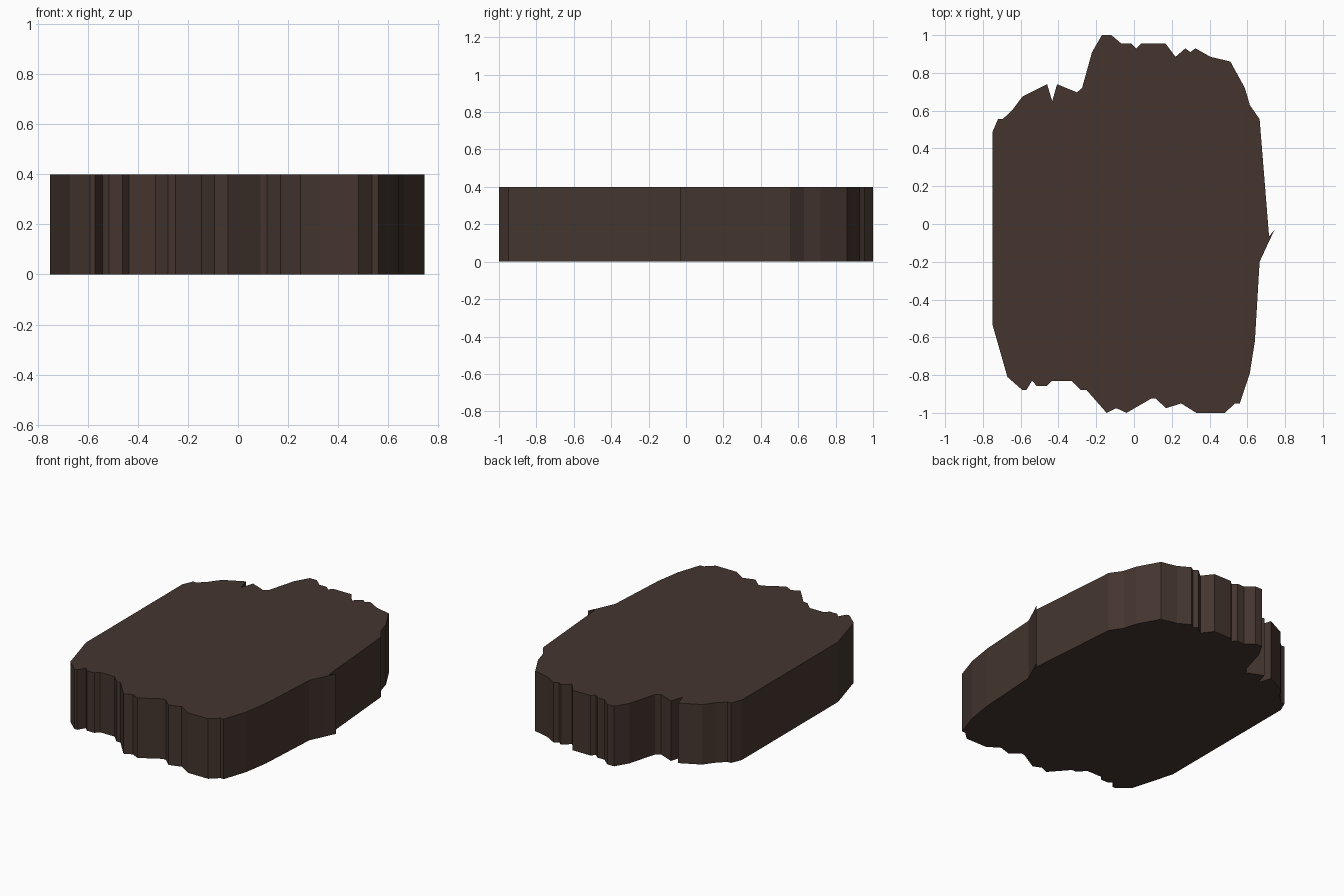
import bpy, bmesh

HEIGHT = 0.4

# Ragged outline of the slab, one short profile per side, counterclockwise
front = [(-.75, -.53), (-.67, -.81), (-.59, -.88), (-.57, -.88), (-.54, -.83),
         (-.515, -.857), (-.46, -.857), (-.435, -.83), (-.33, -.83), (-.28, -.88),
         (-.25, -.88), (-.145, -1), (-.093, -.975), (-.04, -1), (.09, -.925),
         (.115, -.925), (.17, -.975), (.25, -.95), (.33, -1), (.48, -1),
         (.535, -.95), (.56, -.95)]
right = [(.613, -.79), (.64, -.62), (.665, -.2), (.718, -.085), (.745, -.03),
         (.715, -.065), (.665, .555), (.613, .63), (.587, .72)]
back = [(.51, .86), (.405, .885), (.325, .93), (.298, .91), (.272, .93),
        (.22, .885), (.167, .955), (.037, .955), (.012, .93), (-.015, .955),
        (-.067, .955), (-.12, 1), (-.17, 1), (-.222, .91)]
left = [(-.275, .72), (-.302, .697), (-.407, .74), (-.433, .65), (-.46, .74),
        (-.59, .675), (-.643, .605), (-.695, .555), (-.72, .555), (-.75, .485)]

# Extrude the outline to a solid
bm = bmesh.new()
base = bm.faces.new([bm.verts.new((x, y, 0)) for x, y in front + right + back + left])
ext = bmesh.ops.extrude_face_region(bm, geom=[base], use_keep_orig=True)
top_verts = [g for g in ext["geom"] if isinstance(g, bmesh.types.BMVert)]
bmesh.ops.translate(bm, verts=top_verts, vec=(0, 0, HEIGHT))
bmesh.ops.recalc_face_normals(bm, faces=bm.faces)

mesh = bpy.data.meshes.new("rock_slab")
bm.to_mesh(mesh)
bm.free()

# Single dark brown earth colour
mat = bpy.data.materials.new("dark brown")
mat.diffuse_color = (0.058, 0.036, 0.028, 1)
mesh.materials.append(mat)

slab = bpy.data.objects.new("rock_slab", mesh)
bpy.context.collection.objects.link(slab)
